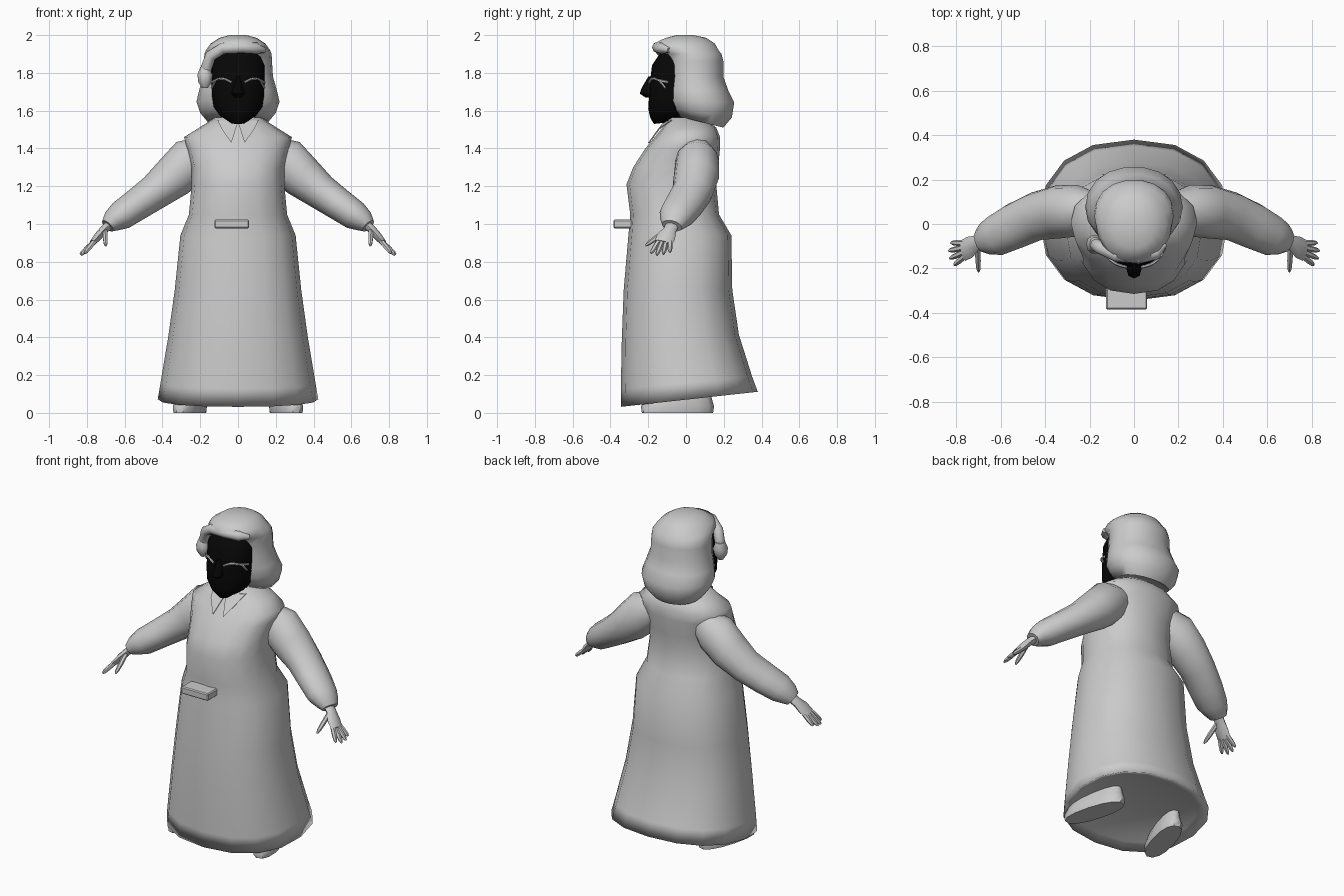
import bpy, bmesh, math
from mathutils import Vector

cube = bpy.data.objects.get("Cube")
if cube:
    bpy.data.objects.remove(cube)


def material(name, value):
    mat = bpy.data.materials.new(name)
    mat.use_nodes = True
    colour = (value, value, value, 1)
    mat.diffuse_color = colour
    mat.node_tree.nodes["Principled BSDF"].inputs["Base Color"].default_value = colour
    return mat


GREY = material("light grey", .6)
BLACK = material("black", .002)
SIDES = (("left", 1), ("right", -1))


def finish(name, bm, mat, angle=50):
    """Turn a bmesh into a smooth shaded object that keeps its sharp edges."""
    bmesh.ops.recalc_face_normals(bm, faces=bm.faces[:])
    mesh = bpy.data.meshes.new(name)
    bm.to_mesh(mesh)
    bm.free()
    mesh.materials.append(mat)
    ob = bpy.data.objects.new(name, mesh)
    bpy.context.collection.objects.link(ob)
    bpy.ops.object.select_all(action='DESELECT')
    ob.select_set(True)
    bpy.context.view_layer.objects.active = ob
    bpy.ops.object.shade_smooth_by_angle(angle=math.radians(angle))
    return ob


def skin(bm, rings):
    """Bridge successive rings of points and close both ends."""
    loops = [[bm.verts.new(point) for point in ring] for ring in rings]
    count = len(loops[0])
    for lower, upper in zip(loops, loops[1:]):
        for i in range(count):
            j = (i + 1) % count
            bm.faces.new((lower[i], lower[j], upper[j], upper[i]))
    bm.faces.new(loops[0])
    bm.faces.new(loops[-1])


def rounded(value, power):
    return math.copysign(abs(value) ** (2 / power), value)


def loft(name, rows, mat, sides=16, power=2.3, slope=0, fade=1, angle=50):
    """Stack rounded sections (height, half width, front, back).
    The lowest ones slope towards the back, fading out with height."""
    base = min(row[0] for row in rows)
    rings = []
    for height, half_width, front, back in rows:
        tilt = slope * max(0, 1 - (height - base) / fade)
        middle, depth = (front + back) / 2, (back - front) / 2
        ring = []
        for i in range(sides):
            turn = math.tau * i / sides
            x = half_width * rounded(math.cos(turn), power)
            y = middle + depth * rounded(math.sin(turn), power)
            ring.append(Vector((x, y, height + tilt * y)))
        rings.append(ring)
    bm = bmesh.new()
    skin(bm, rings)
    return finish(name, bm, mat, angle)


def add_tube(bm, path, widths, heights, side=1, sides=8):
    """Oval tube along a path, mirrored when side is negative."""
    centres = [Vector((x * side, y, z)) for x, y, z in path]
    rings = []
    for i, centre in enumerate(centres):
        before, after = centres[max(i - 1, 0)], centres[min(i + 1, len(path) - 1)]
        along = (after - before).normalized()
        hint = Vector((0, 0, 1)) if abs(along.y) > .8 else Vector((0, 1, 0))
        across = (hint - along * hint.dot(along)).normalized()
        upward = along.cross(across)
        turns = [math.tau * k / sides for k in range(sides)]
        rings.append([centre + across * widths[i] * math.cos(turn)
                      + upward * heights[i] * math.sin(turn) for turn in turns])
    skin(bm, rings)


# Long dress: shallow underside, flared skirt, waist, bust, shoulders
dress = [
    (.1, .37, -.3, .32),
    (.07, .425, -.345, .38),
    (.16, .41, -.345, .35),
    (.4, .37, -.34, .28),
    (.65, .335, -.33, .245),
    (.94, .305, -.305, .24),
    (1.05, .26, -.295, .175),
    (1.21, .245, -.315, .16),
    (1.3, .245, -.28, .17),
    (1.4, .27, -.215, .18),
    (1.46, .285, -.165, .18),
    (1.51, .205, -.125, .16),
    (1.565, .12, -.09, .09),
]
loft("dress", dress, GREY, slope=.11, fade=.6, angle=170)

# Shirt collar flaps lying on the chest
outline = [(0, -.12, 1.54), (.035, -.2, 1.43), (.085, -.15, 1.5), (.11, -.08, 1.55)]
for label, side in SIDES:
    bm = bmesh.new()
    corners = [Vector((x * side, y, z)) for x, y, z in outline]
    skin(bm, [corners, [corner + Vector((0, .008, 0)) for corner in corners]])
    finish(label + "_collar", bm, GREY, angle=20)

# Belt box with softened edges
bpy.ops.mesh.primitive_cube_add(size=1, location=(-.033, -.335, 1))
box = bpy.context.object
box.name = "belt_box"
box.scale = (.185, .1, .045)
bpy.ops.object.transform_apply(location=False, scale=True)
box.data.materials.append(GREY)
bevel = box.modifiers.new("soft edge", 'BEVEL')
bevel.width, bevel.segments = .006, 1

# Head, nose and neck
face = [
    (1.93, .08, -.11, .06),
    (1.9, .12, -.14, .07),
    (1.84, .14, -.18, .07),
    (1.76, .14, -.19, .07),
    (1.68, .138, -.195, .06),
    (1.62, .128, -.2, .05),
    (1.58, .095, -.19, .03),
    (1.55, .04, -.17, 0),
]
loft("face", face, BLACK, sides=20, slope=.12, fade=.1)
nose = [(1.78, .01, -.2, -.15), (1.72, .025, -.235, -.15),
        (1.69, .035, -.245, -.15), (1.67, .02, -.215, -.15)]
loft("nose", nose, BLACK, sides=8)
loft("neck", [(1.49, .085, -.09, .07), (1.64, .085, -.1, .07)], BLACK, sides=12)

# Thin arched brow frames following the face, each with a small lower branch
for label, side in SIDES:
    bm = bmesh.new()
    arch = []
    for step in range(7):
        t = step / 6
        x = .035 + .105 * t
        y = -.066 - .13 * (1 - (x / .142) ** 2.3) ** (1 / 2.3)
        arch.append((x, y, 1.75 + .02 * math.sin(math.pi * t)))
    add_tube(bm, arch, [.007] * 7, [.007] * 7, side, sides=6)
    branch = [(.12, -.14, 1.76), (.14, -.11, 1.72)]
    add_tube(bm, branch, [.006] * 2, [.006] * 2, side, sides=6)
    finish(label + "_brow_frame", bm, GREY)

# Bobbed hair with rolled ends and an overhanging fringe
hair = [
    (1.58, .1, 0, .14),
    (1.56, .16, -.04, .2),
    (1.6, .2, -.085, .245),
    (1.65, .22, -.105, .258),
    (1.71, .205, -.11, .225),
    (1.78, .185, -.11, .2),
    (1.86, .18, -.115, .2),
    (1.9, .178, -.125, .19),
    (1.92, .17, -.17, .175),
    (1.955, .145, -.175, .155),
    (1.985, .1, -.11, .11),
    (2, .045, -.05, .04),
]
loft("hair", hair, GREY, sides=18, power=2.1, slope=-.25, fade=.1, angle=70)

# Swept fringe roll and side curl
bm = bmesh.new()
sweep = [(-.165, -.085, 1.74), (-.17, -.095, 1.82), (-.145, -.11, 1.89),
         (-.08, -.14, 1.93), (.02, -.15, 1.935), (.1, -.13, 1.93), (.14, -.09, 1.92)]
thickness = [.016] + [.03] * 5 + [.014]
add_tube(bm, sweep, thickness, thickness)
finish("fringe_roll", bm, GREY, angle=60)
curl_rows = [(1.72, .015, -.11, -.08), (1.75, .035, -.13, -.06),
             (1.79, .04, -.135, -.05), (1.83, .025, -.12, -.06)]
curl = loft("side_curl", curl_rows, GREY, sides=10)
curl.location.x = -.175

# Sleeves, hands and shoes on both sides
sleeve = [(.17, .06, 1.38), (.25, .06, 1.335), (.34, .055, 1.25), (.44, .035, 1.17),
          (.54, -.01, 1.1), (.62, -.05, 1.045), (.665, -.065, 1.015), (.69, -.075, .99)]
sleeve_widths = [.08, .115, .12, .11, .105, .095, .075, .055]
sleeve_heights = [.09, .125, .115, .095, .085, .078, .06, .04]
palm = [(.675, -.07, 1), (.71, -.085, .97), (.74, -.105, .935), (.77, -.12, .9)]
finger_tips = [(.825, -.085, .85), (.835, -.12, .84), (.83, -.155, .835), (.81, -.185, .845)]
shoe_rows = [(0, .068, -.195, .195), (.035, .072, -.2, .2),
             (.07, .06, -.18, .19), (.15, .04, -.05, .17)]

for label, side in SIDES:
    bm = bmesh.new()
    add_tube(bm, sleeve, sleeve_widths, sleeve_heights, side, sides=12)
    finish(label + "_sleeve", bm, GREY)

    bm = bmesh.new()
    add_tube(bm, palm, [.035, .035, .05, .048], [.025, .022, .022, .016], side)
    digits = [(Vector((.76, -.085 - .02 * i, .908)), Vector(tip))
              for i, tip in enumerate(finger_tips)]
    digits.append((Vector((.705, -.105, .965)), Vector((.7, -.215, .885))))
    for root, tip in digits:
        joints = [root, root.lerp(tip, .5), root.lerp(tip, .85), tip]
        taper = [.014, .014, .011, .005]
        add_tube(bm, joints, taper, taper, side, sides=6)
    finish(label + "_hand", bm, GREY)

    shoe = loft(label + "_shoe", shoe_rows, GREY, sides=14)
    shoe.location = (.255 * side, -.045, 0)
    shoe.rotation_euler.z = math.radians(16) * side
